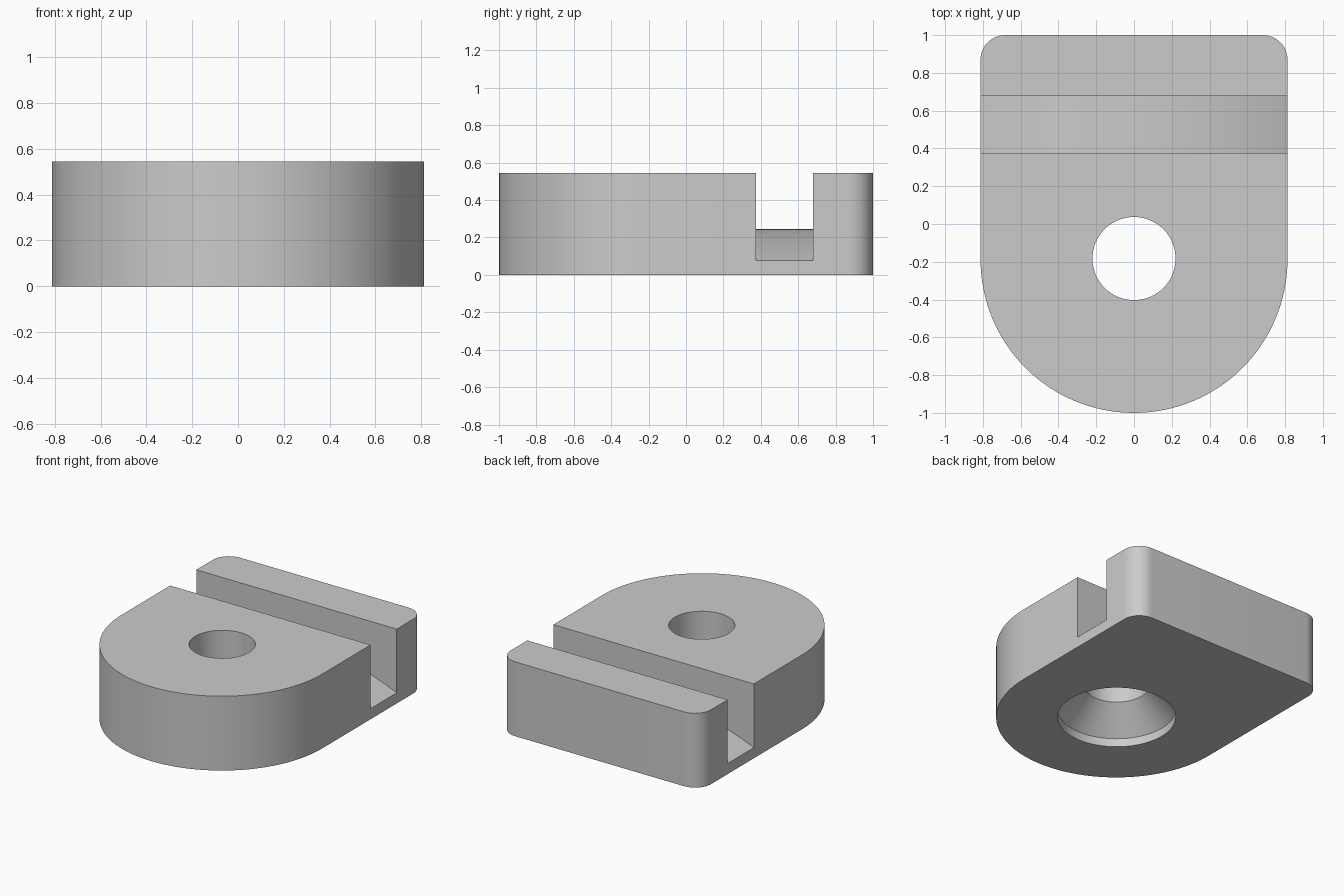
import bpy
import bmesh
import math
from mathutils import Vector

if "Cube" in bpy.data.objects:
    bpy.data.objects.remove(bpy.data.objects["Cube"], do_unlink=True)

HALF_W = 0.8125
HEIGHT = 0.545
CENTER_Y = -1 + HALF_W
CORNER = 0.13

grey = bpy.data.materials.new("plain_grey")
grey.use_nodes = True
colour = (0.6, 0.6, 0.6, 1)
grey.diffuse_color = colour
grey.node_tree.nodes["Principled BSDF"].inputs["Base Color"].default_value = colour


def arc(cx, cy, radius, start, end, steps):
    """Points along an arc, angles in degrees."""
    angles = [math.radians(start + (end - start) * i / steps) for i in range(steps + 1)]
    return [(cx + radius * math.cos(a), cy + radius * math.sin(a)) for a in angles]


def prism(name, points, offset):
    """Closed solid made by sweeping an outline along an offset."""
    bm = bmesh.new()
    face = bm.faces.new([bm.verts.new(p) for p in points])
    swept = bmesh.ops.extrude_face_region(bm, geom=[face])["geom"]
    verts = [g for g in swept if isinstance(g, bmesh.types.BMVert)]
    bmesh.ops.translate(bm, verts=verts, vec=Vector(offset))
    return finish(name, bm)


def finish(name, bm):
    bmesh.ops.recalc_face_normals(bm, faces=bm.faces[:])
    mesh = bpy.data.meshes.new(name)
    bm.to_mesh(mesh)
    bm.free()
    mesh.materials.append(grey)
    obj = bpy.data.objects.new(name, mesh)
    bpy.context.collection.objects.link(obj)
    return obj


def lathe(name, profile, cy, steps):
    """Closed solid of revolution from (radius, z) pairs."""
    bm = bmesh.new()
    rings = []
    for r, z in profile:
        ring = arc(0, cy, r, 0, 360, steps)[:-1]
        rings.append([bm.verts.new((x, y, z)) for x, y in ring])
    for low, high in zip(rings, rings[1:]):
        for i in range(steps):
            j = (i + 1) % steps
            bm.faces.new((low[i], low[j], high[j], high[i]))
    bm.faces.new(rings[0])
    bm.faces.new(rings[-1])
    return finish(name, bm)


# Body: round front, straight sides, small rounded back corners
outline = arc(0, CENTER_Y, HALF_W, 180, 360, 64)
outline += arc(HALF_W - CORNER, 1 - CORNER, CORNER, 0, 90, 12)
outline += arc(CORNER - HALF_W, 1 - CORNER, CORNER, 90, 180, 12)
body = prism("mount_block", [(x, y, 0) for x, y in outline], (0, 0, HEIGHT))

# Cross slot with a crowned floor
crown, side_floor = 0.245, 0.078
sag = crown - side_floor
radius = (HALF_W ** 2 + sag ** 2) / (2 * sag)
spread = math.degrees(math.asin(0.9 / radius))
floor = arc(0, crown - radius, radius, 90 + spread, 90 - spread, 40)
slot_shape = floor + [(0.9, 0.8), (-0.9, 0.8)]
slot = prism("slot_cutter", [(x, 0.375, z) for x, z in slot_shape], (0, 0.303, 0))

# Screw hole, countersunk from below
hole = lathe("hole_cutter",
             [(0.4, -0.1), (0.4, 0.062), (0.22, 0.245), (0.22, 0.8)], -0.183, 64)

# Cut, bake the result and drop the cutters
for cutter in (slot, hole):
    cutter.hide_render = True
    cut = body.modifiers.new(cutter.name, "BOOLEAN")
    cut.operation = "DIFFERENCE"
    cut.solver = "EXACT"
    cut.object = cutter

bpy.context.view_layer.update()
baked = bpy.data.meshes.new_from_object(
    body.evaluated_get(bpy.context.evaluated_depsgraph_get()))
body.modifiers.clear()
body.data = baked
for cutter in (slot, hole):
    bpy.data.objects.remove(cutter, do_unlink=True)

# Smooth curved walls, keep crisp edges
bpy.ops.object.select_all(action="DESELECT")
body.select_set(True)
bpy.context.view_layer.objects.active = body
bpy.ops.object.shade_smooth_by_angle(angle=math.radians(30))
